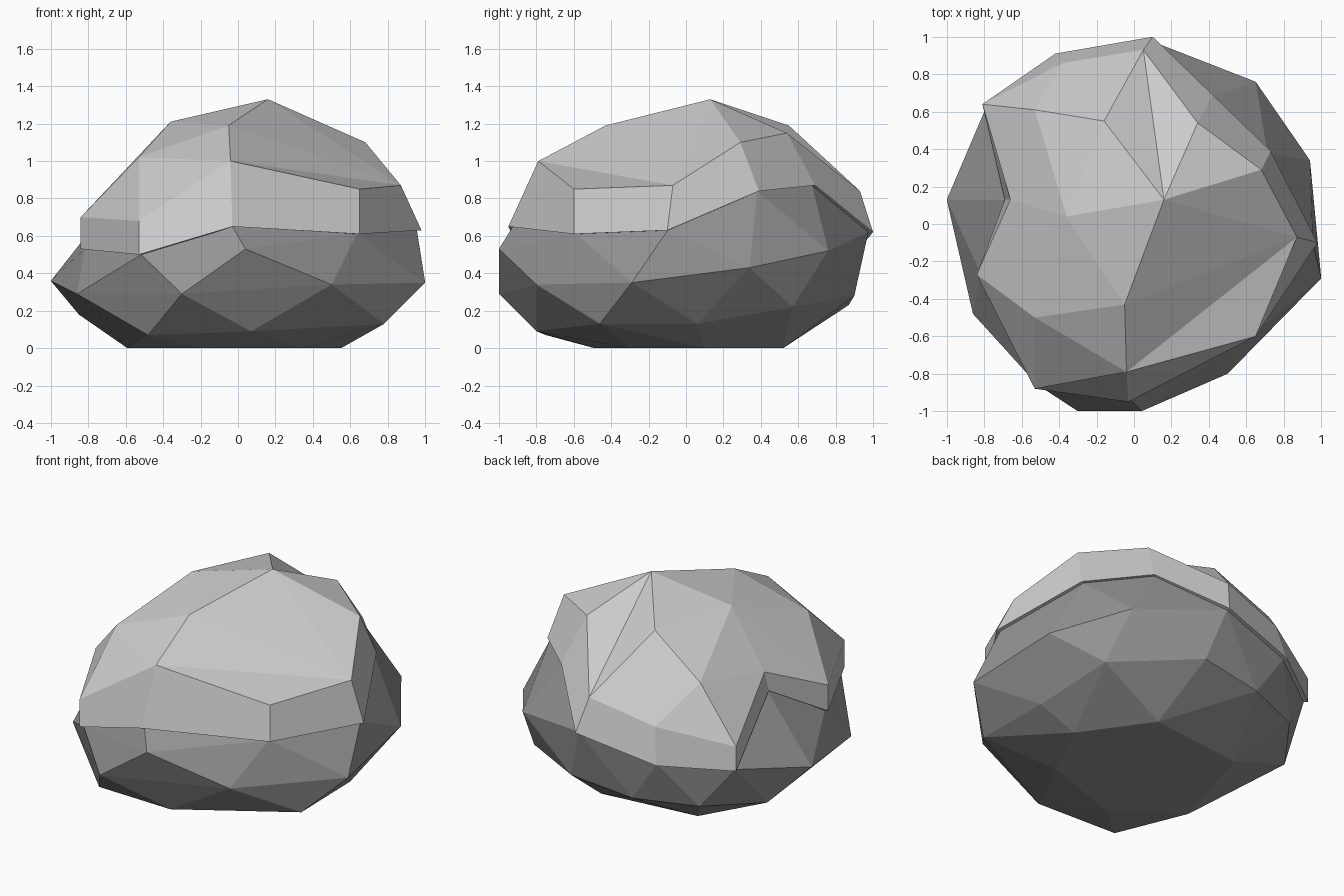
import bpy, bmesh
from mathutils import Vector

if "Cube" in bpy.data.objects:
    bpy.data.objects.remove(bpy.data.objects["Cube"])


def finish(name, bm, grey):
    bmesh.ops.recalc_face_normals(bm, faces=bm.faces[:])
    me = bpy.data.meshes.new(name)
    bm.to_mesh(me)
    bm.free()
    ob = bpy.data.objects.new(name, me)
    bpy.context.collection.objects.link(ob)
    mat = bpy.data.materials.new(name + "_material")
    mat.diffuse_color = (grey, grey, grey, 1)
    mat.use_nodes = True
    mat.node_tree.nodes["Principled BSDF"].inputs["Base Color"].default_value = mat.diffuse_color
    me.materials.append(mat)


# Lower lip of the cap, counter-clockwise from the front
lip = [(-.03, -.95, .65), (.65, -.60, .61), (.98, -.10, .63), (.73, .39, .84),
       (.42, .69, .87), (.10, 1.0, .62), (-.42, .91, .51), (-.81, .64, .475),
       (-.69, .13, .775), (-.84, -.27, .53), (-.53, -.88, .50)]
# Upper edge of the cap's side band
shoulder = [(-.04, -.79, 1.0), (.65, -.60, .85), (.87, -.07, .87), (.68, .29, 1.10),
            (.34, .54, 1.15), (.05, .93, .84), (-.38, .86, .735), (-.81, .64, .635),
            (-.66, .13, .89), (-.84, -.27, .70), (-.53, -.88, .68)]
# Crown points: 11 peak, 12-14 left front, 15-16 back left
crown = [(.16, .13, 1.33), (-.36, .04, 1.21), (-.05, -.43, 1.19), (-.53, -.50, 1.02),
         (-.16, .55, 1.19), (-.53, .61, .97)]
crown_faces = [(0, 1, 2), (0, 2, 13), (13, 2, 11), (2, 3, 11), (3, 4, 11), (4, 5, 11),
               (5, 15, 11), (11, 15, 12), (5, 6, 15), (6, 16, 15), (6, 7, 16),
               (15, 16, 12), (7, 8, 16), (8, 12, 16), (8, 9, 12), (9, 14, 12),
               (9, 10, 14), (10, 0, 14), (14, 0, 13), (12, 14, 13), (12, 13, 11)]


def tucked(p, k):
    return Vector((p[0] * k, p[1] * k, p[2]))


# Cap: crown, side band and an underside tucked into the stone
bm = bmesh.new()
v = [bm.verts.new(p) for p in shoulder + crown]
low = [bm.verts.new(p) for p in lip]
under = [bm.verts.new(tucked(p, .88)) for p in lip]
for f in crown_faces:
    bm.faces.new([v[i] for i in f])
n = len(lip)
for i in range(n):
    j = (i + 1) % n
    bm.faces.new((low[i], low[j], v[j], v[i]))
    bm.faces.new((under[i], under[j], low[j], low[i]))
finish("cap", bm, .8)

# Stone: hull of the ground ring, lower ring, widest ring and the covered top
ground = [(-.59, -.2, 0), (-.2, -.49, 0), (.35, -.3, 0), (.55, .1, 0), (.25, .52, 0), (-.4, .45, 0)]
lower = [(-.48, -.75, .07), (.07, -.80, .09), (.78, -.46, .13), (.77, .06, .13), (.70, .57, .22),
         (.20, .90, .28), (-.22, .87, .23), (-.60, .72, .22), (-.85, .375, .18)]
widest = [(-.30, -1, .29), (.04, -1, .53), (.50, -.80, .34), (1, -.29, .35), (.94, .34, .43),
          (.65, .76, .52), (.18, .93, .57), (-1, .13, .36), (-.86, -.48, .29)]
bm = bmesh.new()
for p in ground + lower + widest + [tucked(p, .975) for p in lip]:
    bm.verts.new(p)
res = bmesh.ops.convex_hull(bm, input=bm.verts[:])
loose = [x for x in bm.verts if not x.link_faces]
bmesh.ops.delete(bm, geom=loose, context='VERTS')
finish("stone", bm, .3)
